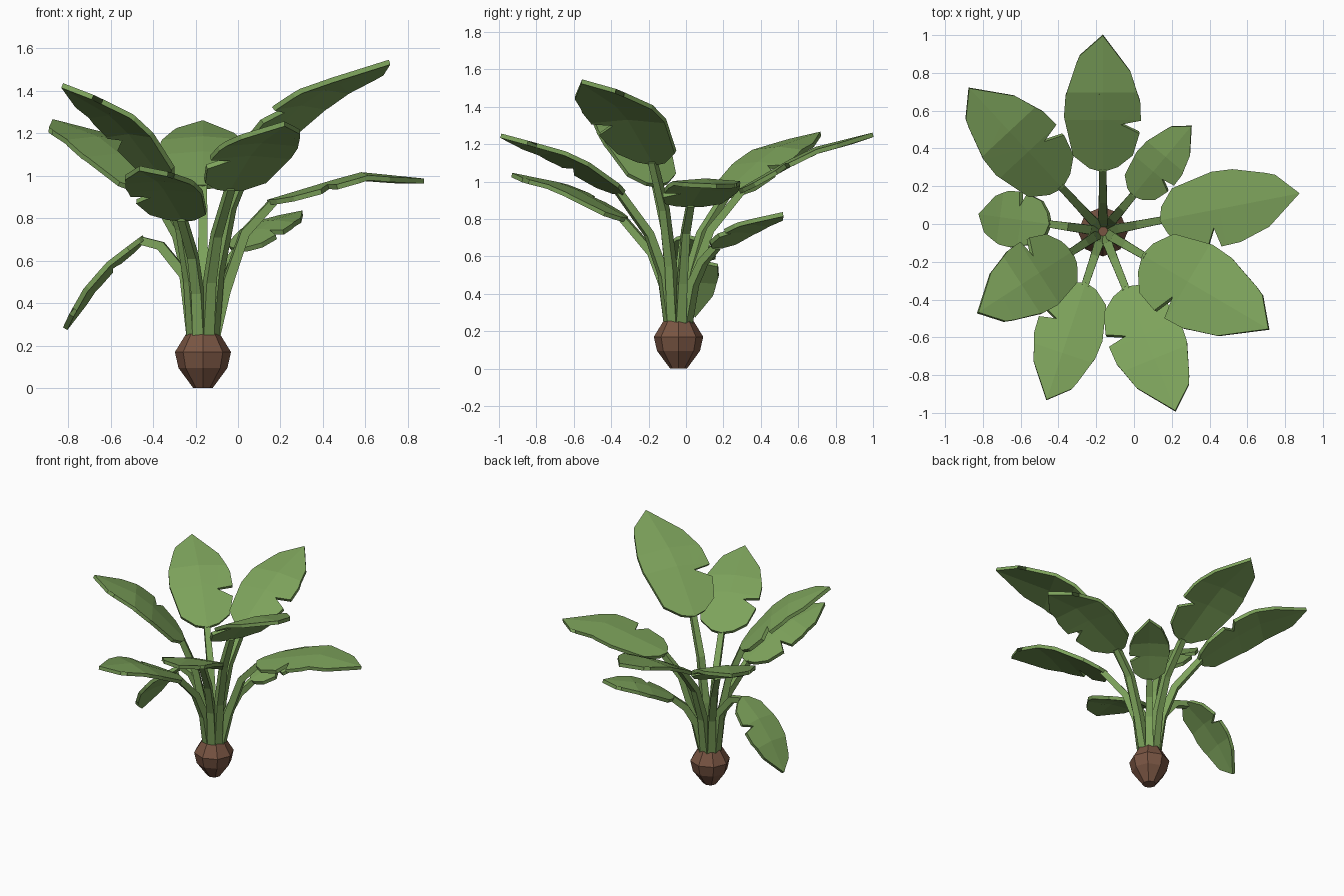
import bpy, bmesh, math
from mathutils import Vector

if "Cube" in bpy.data.objects:
    bpy.data.objects.remove(bpy.data.objects["Cube"])

CX, CY = -0.165, -0.04

def material(name, rgb):
    m = bpy.data.materials.new(name)
    m.diffuse_color = (*rgb, 1)
    m.use_nodes = True
    m.node_tree.nodes["Principled BSDF"].inputs["Base Color"].default_value = m.diffuse_color
    return m

green = material("leaf green", (0.205, 0.365, 0.105))
brown = material("bulb brown", (0.19, 0.09, 0.055))

def make_object(name, bm, mat):
    mesh = bpy.data.meshes.new(name)
    bmesh.ops.recalc_face_normals(bm, faces=bm.faces)
    bm.to_mesh(mesh)
    bm.free()
    mesh.materials.append(mat)
    ob = bpy.data.objects.new(name, mesh)
    bpy.context.collection.objects.link(ob)
    return ob

def loft(rings):
    """Skin closed rings of points and cap both ends."""
    bm = bmesh.new()
    vs = [[bm.verts.new(p) for p in ring] for ring in rings]
    n = len(vs[0])
    for a, b in zip(vs, vs[1:]):
        for i in range(n):
            bm.faces.new((a[i], a[(i + 1) % n], b[(i + 1) % n], b[i]))
    bm.faces.new(vs[0][::-1])
    bm.faces.new(vs[-1])
    return bm

# Bulb: eight-sided lathe
profile = [(0.045, 0), (0.115, 0.095), (0.132, 0.17), (0.08, 0.255)]
make_object("bulb", loft([[(CX + r * math.cos(k * math.pi / 4), CY + r * math.sin(k * math.pi / 4), z)
                           for k in range(8)] for r, z in profile]), brown)

# Blade outline: (fraction along the midrib, sideways / length), with two tears
OUTLINE = [(0, 0), (.04, -.10), (.13, -.2), (.30, -.245), (.37, -.12), (.40, -.255),
           (.54, -.25), (.75, -.185), (1, 0), (.86, .155), (.57, .01), (.80, .18),
           (.58, .25), (.43, .26), (.13, .2), (.03, .09)]

def stem(name, ang, path):
    c, s = math.cos(ang), math.sin(ang)
    rings = []
    for i, (r, z) in enumerate(path):
        a, b = path[max(i - 1, 0)], path[min(i + 1, len(path) - 1)]
        d = Vector((b[0] - a[0], b[1] - a[1])).normalized()
        h = 0.027 - 0.008 * i / (len(path) - 1)
        ring = []
        for u, v in ((-1, -1), (1, -1), (1, 1), (-1, 1)):
            rr, zz = r - d.y * h * v, z + d.x * h * v
            ring.append((CX + rr * c - u * h * s, CY + rr * s + u * h * c, zz))
        rings.append(ring)
    make_object(name, loft(rings), green)

def blade(name, ang, path):
    pts = [Vector(p) for p in path]
    lens = [(b - a).length for a, b in zip(pts, pts[1:])]
    total = sum(lens)
    bm = bmesh.new()
    face = bm.faces.new([bm.verts.new((t * total, w * total, 0)) for t, w in OUTLINE])
    bmesh.ops.triangulate(bm, faces=[face])
    # crease lines: midrib and the bends
    cuts = [((0, 0, 0), (0, 1, 0))] + [((sum(lens[:i]), 0, 0), (1, 0, 0)) for i in range(1, len(lens))]
    for co, no in cuts:
        bmesh.ops.bisect_plane(bm, geom=bm.verts[:] + bm.edges[:] + bm.faces[:],
                               plane_co=co, plane_no=no, dist=1e-4)
    c, s = math.cos(ang), math.sin(ang)
    for v in bm.verts:
        d, w, i = v.co.x, v.co.y, 0
        while i < len(lens) - 1 and d > lens[i]:
            d -= lens[i]
            i += 1
        p = pts[i].lerp(pts[i + 1], d / lens[i])
        v.co = (CX + p.x * c - w * s, CY + p.x * s + w * c, p.y - 0.005 - 0.08 * abs(w))
    ob = make_object(name, bm, green)
    mod = ob.modifiers.new("thickness", 'SOLIDIFY')
    mod.thickness = 0.024
    mod.offset = 0

# Leaves: heading, stem (radius, height) points, blade points
LEAVES = [
    ("back", 90, [(.085, .5), (.17, .74)], [(.32, .95), (.595, 1.11), (.74, 1.18), (1.04, 1.255)]),
    ("back_right", 50, [(.1, .45), (.17, .57)], [(.25, .655), (.42, .745), (.52, .785), (.73, .83)]),
    ("right", 11, [(.105, .46), (.2, .73)], [(.31, .88), (.63, .975), (.76, 1.01), (1.06, .98)]),
    ("front_right", -30.5, [(.08, .55), (.15, .85)], [(.25, 1.1), (.53, 1.345), (.66, 1.42), (1.02, 1.54)]),
    ("front", -68, [(.085, .5), (.17, .72)], [(.32, .94), (.595, 1.11), (.73, 1.17), (1.025, 1.25)]),
    ("front_left", -108.5, [(.08, .45), (.15, .62)], [(.29, .80), (.575, .95), (.68, .99), (.94, 1.04)]),
    ("left_front", -147, [(.07, .5), (.12, .75)], [(.2, .98), (.41, 1.21), (.52, 1.3), (.79, 1.43)]),
    ("left", 172, [(.085, .53), (.2, .67)], [(.28, .715), (.43, .6), (.54, .475), (.655, .285)]),
    ("back_left", 133, [(.085, .5), (.17, .72)], [(.32, .92), (.585, 1.10), (.73, 1.18), (1.04, 1.26)]),
]
for name, deg, stalk, leaf in LEAVES:
    ang = math.radians(deg)
    first = Vector(leaf[0]).lerp(Vector(leaf[1]), 0.08)
    stem(name + "_stem", ang, [(.045, .22)] + stalk + [(first.x, first.y - 0.012)])
    blade(name + "_leaf", ang, leaf)
